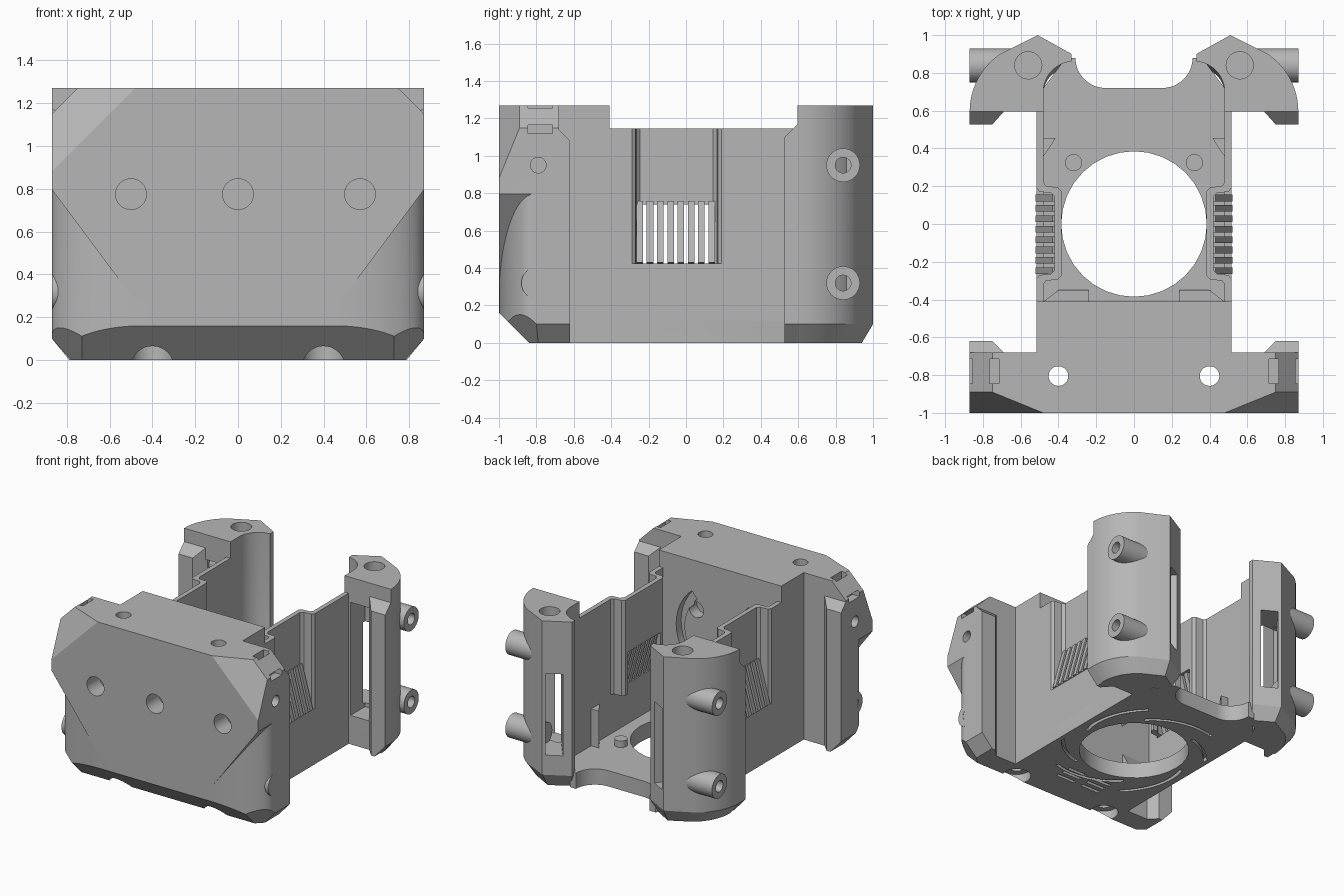
import bpy, bmesh, math
from mathutils import Vector, Matrix

if "Cube" in bpy.data.objects:
    bpy.data.objects.remove(bpy.data.objects["Cube"])

grey = bpy.data.materials.new("plain_grey")
grey.use_nodes = True
grey.diffuse_color = (0.47, 0.47, 0.47, 1)
grey.node_tree.nodes["Principled BSDF"].inputs["Base Color"].default_value = (0.47, 0.47, 0.47, 1)
parts = []


def finish(name, bm, keep=True):
    bmesh.ops.recalc_face_normals(bm, faces=bm.faces)
    mesh = bpy.data.meshes.new(name)
    bm.to_mesh(mesh)
    bm.free()
    mesh.materials.append(grey)
    ob = bpy.data.objects.new(name, mesh)
    bpy.context.collection.objects.link(ob)
    if keep:
        parts.append(ob)
    return ob


def trim(bm, point, normal):
    """Slice off everything on the normal's side and cap the cut."""
    geom = bm.verts[:] + bm.edges[:] + bm.faces[:]
    bmesh.ops.bisect_plane(bm, geom=geom, plane_co=point, plane_no=Vector(normal).normalized(),
                           clear_outer=True, dist=1e-5)
    bmesh.ops.holes_fill(bm, edges=[e for e in bm.edges if e.is_boundary], sides=0)


def prism(name, pts, z0, z1, cuts=(), keep=True, taper=None):
    bm = bmesh.new()
    low = [bm.verts.new((x, y, z0)) for x, y in pts]
    rings = [low]
    if taper:  # chamfered foot: shrink the lowest ring towards a point
        (cx, cy), (fx, fy), h = taper
        for v in low:
            v.co.x, v.co.y = cx + (v.co.x - cx) * fx, cy + (v.co.y - cy) * fy
        rings.append([bm.verts.new((x, y, z0 + h)) for x, y in pts])
    rings.append([bm.verts.new((x, y, z1)) for x, y in pts])
    n = len(pts)
    for a, b in zip(rings, rings[1:]):
        for i in range(n):
            bm.faces.new((a[i], a[(i + 1) % n], b[(i + 1) % n], b[i]))
    bm.faces.new(rings[0])
    bm.faces.new(rings[-1])
    for point, normal in cuts:
        trim(bm, point, normal)
    return finish(name, bm, keep)


def box(name, x, y, z, keep=False, spin=0, axis='Z'):
    bm = bmesh.new()
    size = Matrix.Diagonal((x[1] - x[0], y[1] - y[0], z[1] - z[0], 1))
    mid = Matrix.Translation((sum(x) / 2, sum(y) / 2, sum(z) / 2))
    bmesh.ops.create_cube(bm, size=1, matrix=mid @ Matrix.Rotation(spin, 4, axis) @ size)
    return finish(name, bm, keep)


def rod(name, a, b, r, keep=False):
    a, b = Vector(a), Vector(b)
    bm = bmesh.new()
    turn = (b - a).to_track_quat('Z', 'Y').to_matrix().to_4x4()
    bmesh.ops.create_cone(bm, cap_ends=True, segments=32, radius1=r, radius2=r,
                          depth=(b - a).length, matrix=Matrix.Translation((a + b) / 2) @ turn)
    return finish(name, bm, keep)


def carve(ob, cutters, discard=True):
    bpy.context.view_layer.objects.active = ob
    for c in cutters:
        c.hide_render = True
        m = ob.modifiers.new("cut", 'BOOLEAN')
        m.operation, m.object, m.solver = 'DIFFERENCE', c, 'EXACT'
        bpy.ops.object.modifier_apply(modifier=m.name)
    if discard:
        for c in cutters:
            bpy.data.objects.remove(c)


def arc(cx, cy, rx, ry, a0, a1, n=12):
    angles = [math.radians(a0 + (a1 - a0) * i / n) for i in range(n + 1)]
    return [(cx + rx * math.cos(a), cy + ry * math.sin(a)) for a in angles]


def flip(pts):
    return [(-x, y) for x, y in reversed(pts)]


# Front block: wide nose with a narrower centre reaching back
half = [(0.87, -1), (0.87, -0.68), (0.515, -0.68), (0.515, -0.41)]
cuts = [((0, -1, 0.16), (0, -1, -1))]
for s in (1, -1):
    cuts += [((s * 0.48, -1, 1.27), (s, -2.45, 1)),
             ((s * 0.87, 0, 1.15), (s, 0, 1)),
             ((s * 0.87, 0, 0.1), (s, 0, -0.9)),
             ((s * 0.87, -0.8, 0.1), (s, -1, -1))]
front = prism("front_block", half + flip(half), 0, 1.27, cuts)

# Rounded lower corners under the overhanging prow
for s in (1, -1):
    edge = arc(0.45, -0.81, 0.42, 0.19, 270, 360, 16)
    shape = edge + [(1.1, -0.81), (1.1, -1.1), (0.45, -1.1)]
    if s < 0:
        shape = flip(shape)
    carve(front, [prism("corner_cutter", shape, -0.1, 1.0,
                        [((s * 0.44, 0, 0.22), (-s * 0.51, 0, 0.38))], False)])

# Screw holes, tie slots and underside slits of the front block
tools = [rod("hole", (x, -1.1, 0.775), (x, -0.85, 0.775), 0.072) for x in (-0.5, 0, 0.57)]
for s in (1, -1):
    tools += [rod("hole", (s * 0.4, -0.805, -0.1), (s * 0.4, -0.805, 1.4), 0.052),
              rod("hole", (s * 0.4, -0.805, -0.1), (s * 0.4, -0.805, 0.07), 0.1),
              rod("hole", (s * 0.2, -0.5, 0.9), (s * 0.2, -0.3, 0.9), 0.06),
              rod("hole", (s * 0.75, -0.79, 0.95), (s * 1, -0.79, 0.95), 0.042),
              box("slot", sorted((s * 0.715, s * 0.765)), (-0.845, -0.715), (1.2, 1.4)),
              box("slot", sorted((s * 0.81, s * 0.95)), (-0.845, -0.715), (1.12, 1.165))]
    for y in (-0.62, -0.56, -0.5):
        tools.append(box("slit", sorted((s * 0.03, s * 0.19)), (y, y + 0.025), (-0.1, 0.04)))
carve(front, tools)

# Curved channels in the inner face of the front block
for a in (-50, 130):
    ring = arc(0, 0, 0.37, 0.37, a, a + 100) + arc(0, 0, 0.3, 0.3, a + 100, a)
    groove = prism("groove", ring, -0.06, 0.06, keep=False)
    groove.matrix_world = Matrix.Translation((0, -0.41, 0.75)) @ Matrix.Rotation(math.pi / 2, 4, 'X')
    bpy.context.view_layer.update()
    carve(front, [groove])

# Floor plate with the big round opening and rear cut-out
half = [(0.515, -0.41), (0.515, 0.6), (0.48, 0.72), (0.36, 0.88)] + arc(0.15, 0.88, 0.16, 0.16, 0, -90)
floor = prism("floor_plate", half + flip(half), 0, 0.12)
carve(floor, [rod("opening", (0, 0, -0.2), (0, 0, 0.4), 0.385)])

# Shallow swirl grooves on the underside
swirls = []
for k in range(6):
    inner, outer = [], []
    for i in range(13):
        a = math.radians(k * 60 + i * 5)
        r = 0.42 + 0.012 * i
        inner.append((r * math.cos(a), r * math.sin(a)))
        outer.append(((r + 0.025) * math.cos(a), (r + 0.025) * math.sin(a)))
    swirls.append(prism("swirl", inner + outer[::-1], -0.1, 0.03, keep=False))
carve(floor, swirls, False)
carve(front, swirls)

for s, side in ((1, "left"), (-1, "right")):
    def plan(pts):
        return pts if s > 0 else flip(pts)

    def span(a, b):
        return sorted((s * a, s * b))

    # Thin side wall: straight below, stepped inwards above
    box(side + "_lower_wall", span(0.48, 0.515), (-0.42, 0.62), (0, 0.425), True)
    path = [(0.515, -0.42), (0.515, -0.29), (0.5, -0.27), (0.44, -0.265), (0.42, -0.245),
            (0.42, 0.145), (0.44, 0.165), (0.5, 0.17), (0.515, 0.19), (0.515, 0.62)]
    back = [(x - 0.035, y + (0.03 if y > 0.1 and y < 0.3 else -0.03 if -0.3 < y < -0.1 else 0))
            for x, y in path]
    wall = prism(side + "_upper_wall", plan(path + back[::-1]), 0.42, 1.145)
    carve(wall, [box("vent", span(0.3, 0.435), (-0.245, 0.145), (0.3, 0.74))])

    # Slanted vent slats
    for i in range(8):
        y = -0.265 + i * 0.055
        box(side + "_vent_slat", span(0.443, 0.478), (y, y + 0.035), (0.42, 0.76),
            True, -s * 0.27, 'Y')

    # Rear column with curved faces and a chamfered foot
    shape = ([(0.48, 0.595), (0.87, 0.595)] + arc(0.5, 0.595, 0.37, 0.37, 6, 56) +
             [(0.51, 1.0), (0.33, 0.9)] + arc(0.32, 0.7, 0.16, 0.16, 86, 0))
    col = prism(side + "_rear_column", plan(shape), 0, 1.27,
                taper=((s * 0.48, 0.6), (0.79, 0.85), 0.1))
    bosses = [rod(side + "_rear_boss", (s * 0.6, 0.84, z), (s * 0.87, 0.84, z), 0.09, True)
              for z in (0.32, 0.95)]
    carve(col, [box("pocket", span(0.53, 0.77), (0.5, 0.77), (0.22, 1.08)),
                box("window", (s * 0.5 - 0.06, s * 0.5 + 0.06), (0.63, 1.13), (0.25, 0.87),
                    False, s * math.radians(38)),
                rod("hole", (s * 0.56, 0.84, 1.12), (s * 0.56, 0.84, 1.4), 0.072)])
    for boss, z in zip(bosses, (0.32, 0.95)):
        carve(boss, [rod("hole", (s * 0.76, 0.84, z), (s, 0.84, z), 0.042)])

    # Front side boss
    boss = rod(side + "_front_boss", (s * 0.7, -0.79, 0.32), (s * 0.87, -0.79, 0.32), 0.09, True)
    carve(boss, [rod("hole", (s * 0.78, -0.79, 0.32), (s, -0.79, 0.32), 0.042)])

    # Flange lips facing each other along the sides
    foot = ((s * 0.87, 0, 0.1), (s, 0, -0.9))
    prism(side + "_front_lip", plan([(0.87, -0.69), (0.87, -0.62), (0.75, -0.62), (0.68, -0.69)]),
          0, 1.15, [foot, ((0, -0.62, 1.08), (0, 1, 1))])
    prism(side + "_rear_lip", plan([(0.87, 0.605), (0.87, 0.527), (0.75, 0.527), (0.68, 0.605)]),
          0, 1.18, [foot, ((0, 0.527, 1.1), (0, -1, 1))])

    # Interior details: locating pin, corner rib, ramp
    rod(side + "_pin", (s * 0.32, 0.325, 0.1), (s * 0.32, 0.325, 0.17), 0.045, True)
    prism(side + "_corner_rib", plan([(0.485, 0.35), (0.485, 0.455), (0.415, 0.455), (0.45, 0.4)]),
          0.1, 0.4)
    prism(side + "_ramp", plan([(0.24, -0.415), (0.485, -0.415), (0.4, -0.35), (0.24, -0.35)]),
          0.1, 0.25, [((0, -0.35, 0.14), (0, 1, 0.6))])

# Smooth the curved faces, keep the edges crisp
bpy.ops.object.select_all(action='DESELECT')
for ob in parts:
    ob.select_set(True)
bpy.context.view_layer.objects.active = parts[0]
bpy.ops.object.shade_smooth_by_angle(angle=math.radians(25))
